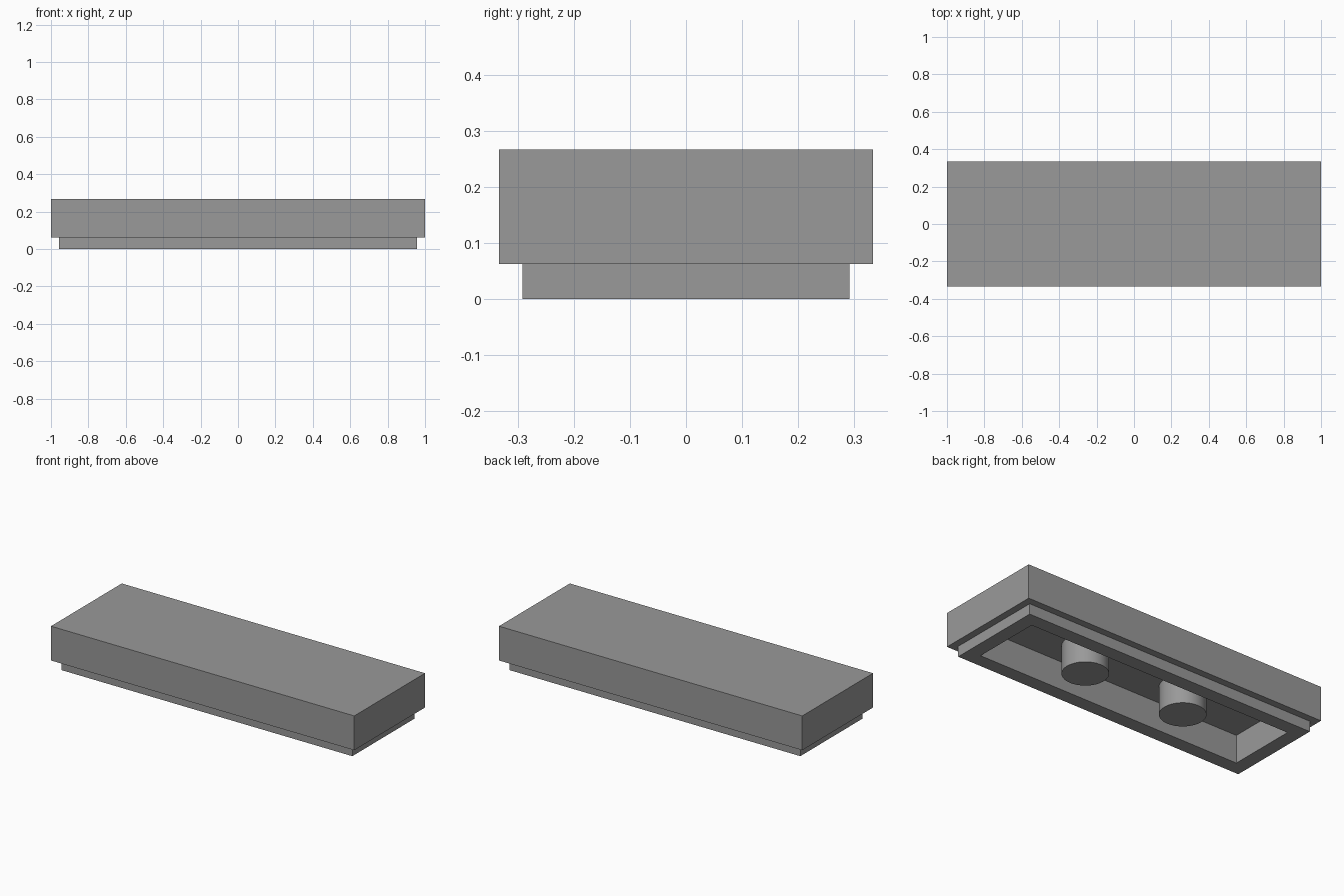
import bpy
import bmesh
from mathutils import Matrix, Vector

if "Cube" in bpy.data.objects:
    bpy.data.objects.remove(bpy.data.objects["Cube"])

LENGTH, WIDTH, HEIGHT = 2.0, 2 / 3, 0.267
LIP, WALL = 0.0417, 0.0833        # inset of the base, thickness of its rim
BASE_H, CEILING = 0.0625, 0.167   # height of the base, underside of the top

grey = bpy.data.materials.new("mid_grey")
grey.use_nodes = True
grey.diffuse_color = (0.32, 0.32, 0.32, 1)
grey.node_tree.nodes["Principled BSDF"].inputs["Base Color"].default_value = grey.diffuse_color


def add_object(name, bm):
    mesh = bpy.data.meshes.new(name)
    bm.normal_update()
    bm.to_mesh(mesh)
    bm.free()
    mesh.materials.append(grey)
    obj = bpy.data.objects.new(name, mesh)
    bpy.context.collection.objects.link(obj)
    return obj


def extrude_to(bm, face, z):
    """Extrude a horizontal face to height z and return the new cap."""
    cap = bmesh.ops.extrude_discrete_faces(bm, faces=[face])["faces"][0]
    for v in cap.verts:
        v.co.z = z
    return cap


# Tile body: slab, narrower base below it, hollow underside
bm = bmesh.new()
bmesh.ops.create_cube(bm, size=1)
bmesh.ops.scale(bm, vec=(LENGTH, WIDTH, HEIGHT - BASE_H), verts=bm.verts)
bmesh.ops.translate(bm, vec=(0, 0, (HEIGHT + BASE_H) / 2), verts=bm.verts)
bm.normal_update()
bottom = min(bm.faces, key=lambda f: f.calc_center_median().z)
bmesh.ops.inset_individual(bm, faces=[bottom], thickness=LIP, use_even_offset=True)
bottom = extrude_to(bm, bottom, 0)
bm.normal_update()
bmesh.ops.inset_individual(bm, faces=[bottom], thickness=WALL, use_even_offset=True)
extrude_to(bm, bottom, CEILING)
bmesh.ops.recalc_face_normals(bm, faces=bm.faces)
add_object("tile_body", bm)

# Two round pegs hanging from the ceiling of the hollow
for side, x in (("left", 1 / 3), ("right", -1 / 3)):
    bm = bmesh.new()
    bmesh.ops.create_cone(bm, cap_ends=True, segments=32, radius1=0.125, radius2=0.125,
                          depth=CEILING, matrix=Matrix.Translation(Vector((x, 0, CEILING / 2))))
    for f in bm.faces:
        f.smooth = len(f.verts) == 4
    for e in bm.edges:
        e.smooth = all(f.smooth for f in e.link_faces)
    add_object(f"{side}_peg", bm)
